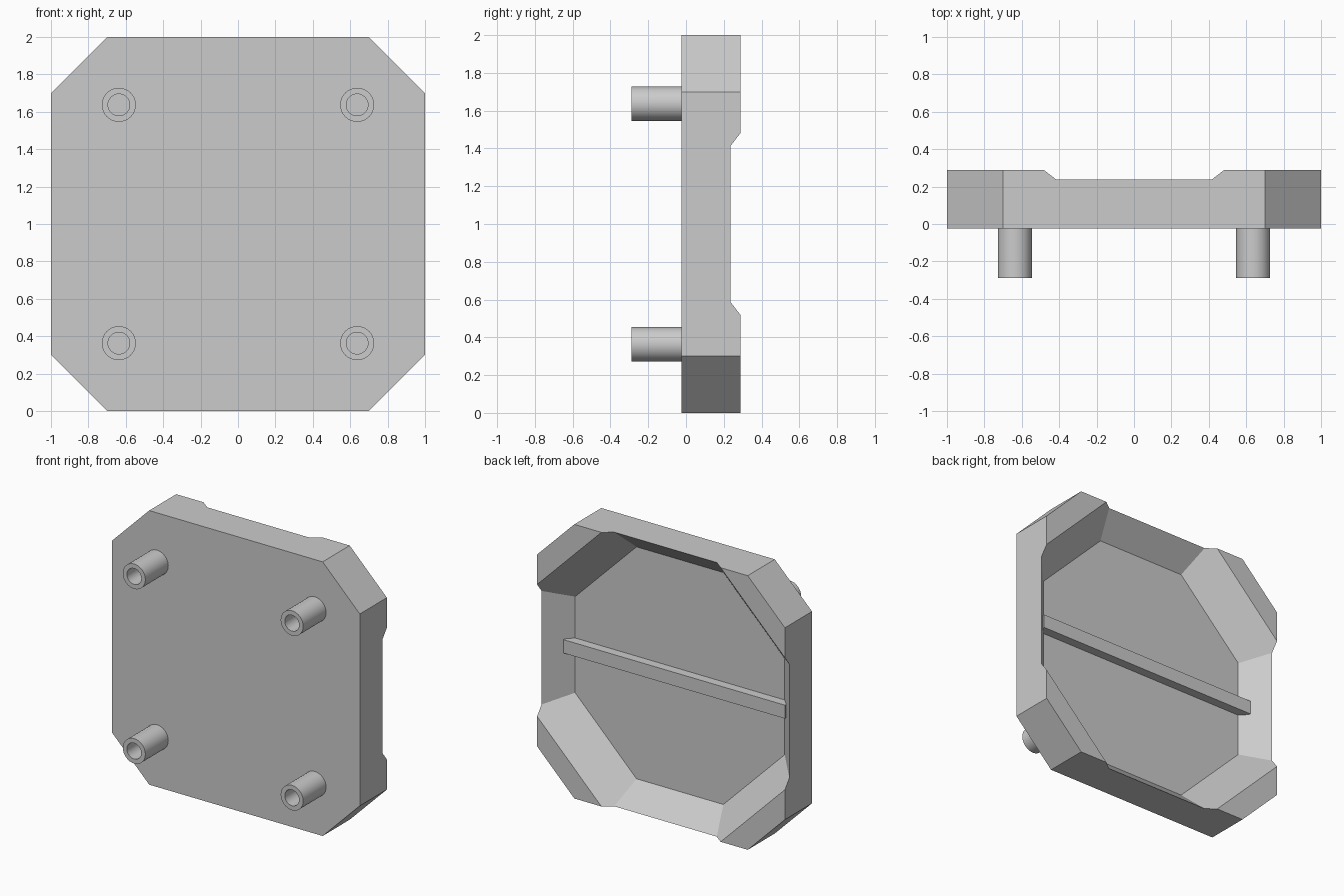
import bpy
import bmesh
from math import cos, sin, pi, radians

cube = bpy.data.objects.get("Cube")
if cube:
    bpy.data.objects.remove(cube, do_unlink=True)

MID = 1.0                              # height of the panel centre
FRONT, BACK, FLOOR = -0.024, 0.288, 0.07
TIP = -0.288                           # front end of the standoffs

grey = bpy.data.materials.new("light_grey")
grey.use_nodes = True
grey.diffuse_color = (0.6, 0.6, 0.6, 1)
grey.node_tree.nodes["Principled BSDF"].inputs["Base Color"].default_value = (0.6, 0.6, 0.6, 1)


def circle(radius, sides, turn=0.0):
    """Regular outline in x and z."""
    return [(radius * cos(turn + 2 * pi * i / sides), radius * sin(turn + 2 * pi * i / sides))
            for i in range(sides)]


def loft(name, rings, centre=(0, MID), closed=False):
    """Skin (outline, y) rings; closed joins the last ring to the first, else both ends are capped."""
    bm = bmesh.new()
    loops = [[bm.verts.new((centre[0] + x, y, centre[1] + z)) for x, z in outline]
             for outline, y in rings]
    pairs = list(zip(loops, loops[1:]))
    if closed:
        pairs.append((loops[-1], loops[0]))
    else:
        bm.faces.new(loops[0])
        bm.faces.new(loops[-1])
    for a, b in pairs:
        for i in range(len(a)):
            j = (i + 1) % len(a)
            bm.faces.new((a[i], a[j], b[j], b[i]))
    bmesh.ops.recalc_face_normals(bm, faces=bm.faces)
    mesh = bpy.data.meshes.new(name)
    bm.to_mesh(mesh)
    bm.free()
    mesh.materials.append(grey)
    obj = bpy.data.objects.new(name, mesh)
    bpy.context.collection.objects.link(obj)
    return obj


def activate(obj):
    bpy.ops.object.select_all(action="DESELECT")
    obj.select_set(True)
    bpy.context.view_layer.objects.active = obj


# Square panel with clipped corners
outline = [(1, -0.7), (1, 0.7), (0.7, 1), (-0.7, 1),
           (-1, 0.7), (-1, -0.7), (-0.7, -1), (0.7, -1)]
panel = loft("panel", [(outline, FRONT), (outline, BACK)])

# Flared octagonal recess that breaks through the middle of each side
small, depth = 0.846 / cos(pi / 8), 0.4
cutter = loft("recess_cutter", [(circle(small, 8, pi / 8), FLOOR),
                                (circle(small + depth, 8, pi / 8), FLOOR + depth)])
cutter.hide_render = True
cut = panel.modifiers.new("recess", "BOOLEAN")
cut.operation = "DIFFERENCE"
cut.solver = "EXACT"
cut.object = cutter
activate(panel)
bpy.ops.object.modifier_apply(modifier=cut.name)
bpy.data.objects.remove(cutter, do_unlink=True)

# Cross bar on the recess floor
bar_back = 0.136
bpy.ops.mesh.primitive_cube_add(size=1, location=(0, (FLOOR + bar_back) / 2, MID))
bar = bpy.context.object
bar.name = "cross_bar"
bar.scale = (1.79, bar_back - FLOOR, 0.098)
bpy.ops.object.transform_apply(location=False, rotation=False, scale=True)
bar.data.materials.append(grey)

# Four hollow standoffs on the front, rooted in the panel
outer, inner = circle(0.091, 32), circle(0.058, 32)
for side, sx in (("left", 1), ("right", -1)):
    for level, sz in (("upper", 1), ("lower", -1)):
        post = loft(f"{level}_{side}_standoff",
                    [(outer, 0), (outer, TIP), (inner, TIP), (inner, 0)],
                    centre=(0.637 * sx, MID + 0.637 * sz), closed=True)
        activate(post)
        bpy.ops.object.shade_smooth_by_angle(angle=radians(30))
